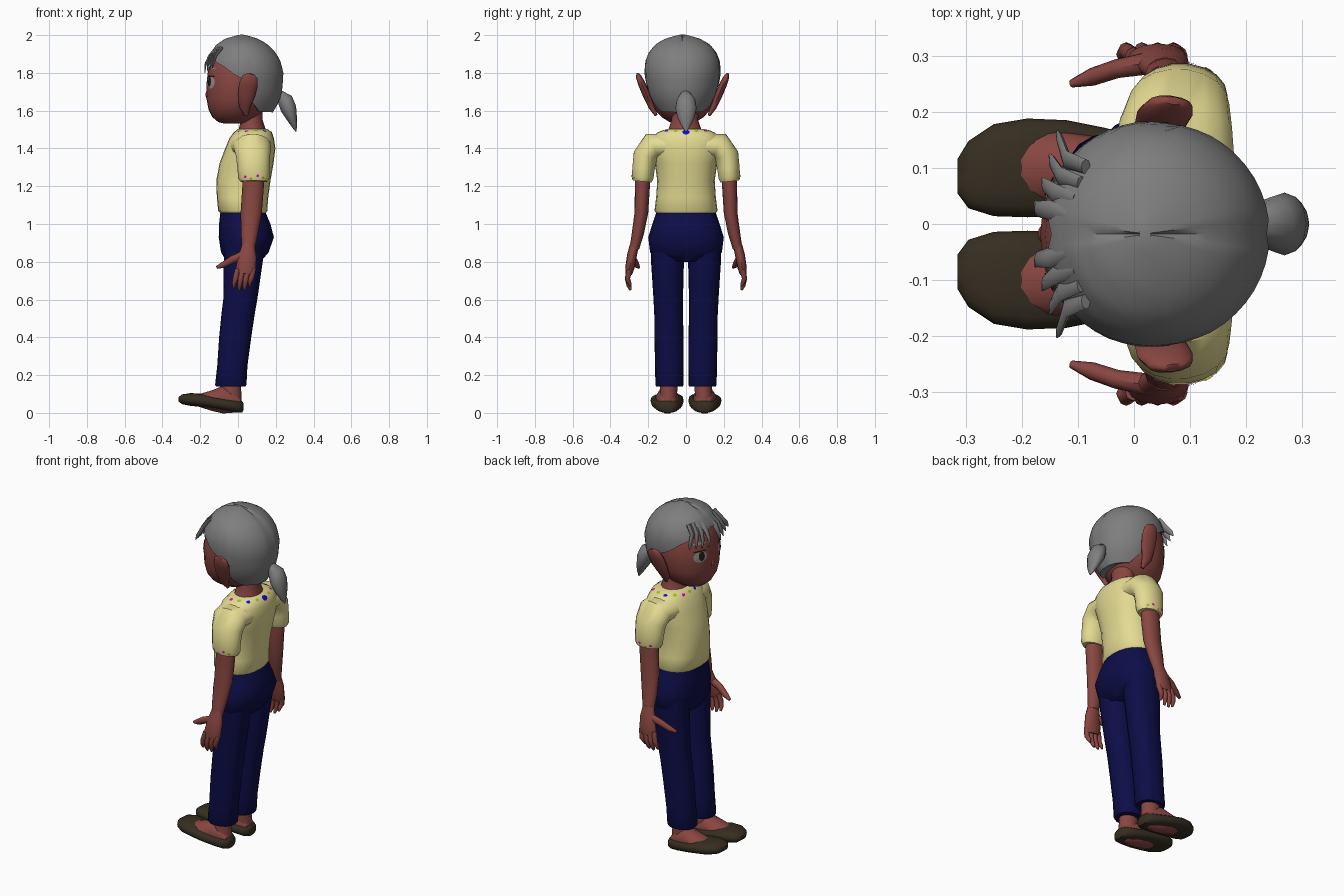
import bpy, bmesh, math
from mathutils import Vector
from mathutils.bvhtree import BVHTree

X, Y, Z = Vector((1, 0, 0)), Vector((0, 1, 0)), Vector((0, 0, 1))
HY = -0.018  # head sits slightly off the centre line


def material(name, rgb):
    m = bpy.data.materials.new(name)
    m.diffuse_color = (*rgb, 1)
    return m


SKIN = material("skin", (0.25, 0.062, 0.053))
HAIR = material("grey_hair", (0.21, 0.21, 0.21))
SHIRT = material("pale_yellow", (0.78, 0.71, 0.29))
NAVY = material("navy", (0.004, 0.004, 0.065))
SHOE = material("dark_brown", (0.036, 0.027, 0.015))
WHITE = material("eye_grey", (0.30, 0.30, 0.30))
IRIS = material("iris_brown", (0.02, 0.01, 0.007))
BLUE = material("flower_blue", (0.003, 0.003, 0.8))
GREEN = material("flower_green", (0.35, 0.55, 0.015))
PINK = material("flower_magenta", (0.7, 0.0, 0.58))


def finish(name, bm, mat, angle=50):
    bmesh.ops.recalc_face_normals(bm, faces=bm.faces)
    me = bpy.data.meshes.new(name)
    bm.to_mesh(me)
    bm.free()
    me.materials.append(mat)
    ob = bpy.data.objects.new(name, me)
    bpy.context.collection.objects.link(ob)
    bpy.ops.object.select_all(action='DESELECT')
    ob.select_set(True)
    bpy.context.view_layer.objects.active = ob
    bpy.ops.object.shade_smooth_by_angle(angle=math.radians(angle))
    return ob


def skin_rings(bm, rings):
    rows = [[bm.verts.new(p) for p in r] for r in rings]
    n = len(rows[0])
    for a, b in zip(rows, rows[1:]):
        for i in range(n):
            bm.faces.new((a[i], a[(i + 1) % n], b[(i + 1) % n], b[i]))
    bm.faces.new(rows[0])
    bm.faces.new(rows[-1])


def tube(name, pts, mat, n=14, axis=None, ref=X, p=1.0):
    """Loft of (x, y, z, ru, rv) rings; rings follow the path unless an axis is given."""
    cs = [Vector(q[:3]) for q in pts]
    rings = []
    for i, q in enumerate(pts):
        t = axis or (cs[min(i + 1, len(cs) - 1)] - cs[max(i - 1, 0)]).normalized()
        u = (ref - t * ref.dot(t)).normalized()
        v = t.cross(u)
        ring = []
        for k in range(n):
            c, s = math.cos(2 * math.pi * k / n), math.sin(2 * math.pi * k / n)
            ring.append(cs[i] + u * q[3] * math.copysign(abs(c) ** p, c)
                        + v * q[4] * math.copysign(abs(s) ** p, s))
        rings.append(ring)
    bm = bmesh.new()
    skin_rings(bm, rings)
    return finish(name, bm, mat)


def slices(rows, yc=0.0):
    """(z, front x, back x, half width) -> horizontal rings"""
    return [((f + b) / 2, yc, z, (b - f) / 2, w) for z, f, b, w in rows]


def lerp(table, x):
    for a, b in zip(table, table[1:]):
        if x <= b[0]:
            k = (x - a[0]) / (b[0] - a[0])
            return [p + (q - p) * k for p, q in zip(a[1:], b[1:])]
    return list(table[-1][1:])


def decal(name, target, centre, d, ru, rv, mat, lift=0.002):
    """Thin ellipse patch laid on a surface, projected along direction d."""
    me = target.data
    tree = BVHTree.FromPolygons([v.co for v in me.vertices], [q.vertices for q in me.polygons])
    d = Vector(d).normalized()
    u = d.cross(Z).normalized()
    v = u.cross(d)
    bm = bmesh.new()
    rows = []
    for r in (0.15, 0.4, 0.7, 1.0):
        row = []
        for k in range(12):
            a = math.pi * k / 6
            o = Vector(centre) + u * ru * r * math.cos(a) + v * rv * r * math.sin(a) + d
            hit = tree.ray_cast(o, -d)[0]
            if hit is None:
                bm.free()
                return
            row.append(bm.verts.new(hit + d * lift))
        rows.append(row)
    bm.faces.new(rows[0])
    for a, b in zip(rows, rows[1:]):
        for i in range(12):
            bm.faces.new((a[i], b[i], b[(i + 1) % 12], a[(i + 1) % 12]))
    bmesh.ops.recalc_face_normals(bm, faces=bm.faces)
    if sum((f.normal.dot(d) for f in bm.faces)) < 0:
        bmesh.ops.reverse_faces(bm, faces=bm.faces)
    me = bpy.data.meshes.new(name)
    bm.to_mesh(me)
    bm.free()
    me.materials.append(mat)
    bpy.context.collection.objects.link(bpy.data.objects.new(name, me))


# Torso
shirt = tube("shirt", slices([
    (1.055, -0.09, 0.145, 0.155), (1.07, -0.105, 0.155, 0.167), (1.14, -0.112, 0.16, 0.158),
    (1.23, -0.115, 0.172, 0.152), (1.32, -0.098, 0.188, 0.165), (1.40, -0.068, 0.198, 0.185),
    (1.455, -0.045, 0.19, 0.185), (1.485, -0.022, 0.178, 0.15), (1.503, 0.0, 0.155, 0.10)]),
    SHIRT, 24, Z, p=0.88)
tube("neck", slices([(1.46, -0.01, 0.15, 0.10), (1.507, 0.005, 0.145, 0.085),
                     (1.55, 0.015, 0.13, 0.07), (1.64, 0.01, 0.13, 0.075)], -0.006), SKIN, 16, Z)
tube("trouser_seat", slices([
    (0.80, -0.06, 0.12, 0.15), (0.85, -0.09, 0.162, 0.19), (0.93, -0.102, 0.19, 0.2),
    (1.0, -0.1, 0.172, 0.178), (1.075, -0.092, 0.14, 0.153)]), NAVY, 24, Z, p=0.9)

# Limbs, mirrored
for s, side in ((-1, "left"), (1, "right")):
    def limb(part, pts, mat, **kw):
        return tube(f"{side}_{part}", [(q[0], q[1] * s, *q[2:]) for q in pts], mat, **kw)

    limb("trouser_leg", [(0.035, 0.1, 0.9, 0.11, 0.085), (0.028, 0.098, 0.8, 0.103, 0.087),
                         (0.012, 0.094, 0.6, 0.09, 0.078), (0.0, 0.092, 0.52, 0.088, 0.076),
                         (-0.015, 0.09, 0.4, 0.085, 0.077), (-0.03, 0.088, 0.25, 0.08, 0.076),
                         (-0.038, 0.087, 0.15, 0.083, 0.075), (-0.038, 0.087, 0.14, 0.078, 0.07)],
         NAVY, axis=Z, n=16, p=0.9)
    sleeve = limb("sleeve", [(0.07, 0.11, 1.41, 0.11, 0.07), (0.075, 0.18, 1.41, 0.1, 0.074),
                             (0.08, 0.215, 1.36, 0.09, 0.066), (0.082, 0.225, 1.295, 0.085, 0.06),
                             (0.084, 0.229, 1.245, 0.083, 0.058), (0.084, 0.231, 1.225, 0.072, 0.05)],
                  SHIRT, n=18)
    limb("arm", [(0.08, 0.228, 1.28, 0.055, 0.042), (0.08, 0.231, 1.2, 0.057, 0.04),
                 (0.07, 0.236, 1.06, 0.056, 0.036), (0.06, 0.255, 0.95, 0.045, 0.032),
                 (0.055, 0.273, 0.87, 0.034, 0.025)], SKIN, n=12)
    limb("palm", [(0.055, 0.273, 0.89, 0.033, 0.024), (0.05, 0.287, 0.83, 0.048, 0.026),
                  (0.042, 0.298, 0.765, 0.053, 0.024), (0.038, 0.302, 0.735, 0.046, 0.017)],
         SKIN, n=12)
    for i in range(4):
        x, dz = -0.002 + 0.028 * i, (0.012, 0, 0.002, 0.022)[i]
        limb(f"finger_{i + 1}", [(x, 0.3, 0.76, 0.014, 0.015), (x - 0.012, 0.31, 0.71, 0.014, 0.014),
                                 (x - 0.018, 0.302, 0.672 + dz, 0.012, 0.012),
                                 (x - 0.02, 0.293, 0.65 + dz, 0.006, 0.006)], SKIN, n=8)
    limb("thumb", [(0.03, 0.287, 0.835, 0.02, 0.024), (-0.03, 0.277, 0.812, 0.017, 0.02),
                   (-0.075, 0.262, 0.785, 0.016, 0.017), (-0.112, 0.25, 0.77, 0.007, 0.008)],
         SKIN, n=8, ref=Y)

    # Foot and slip-on shoe
    limb("ankle", [(-0.035, 0.095, 0.03, 0.055, 0.045), (-0.04, 0.092, 0.12, 0.057, 0.046),
                   (-0.035, 0.09, 0.25, 0.05, 0.045)], SKIN, axis=Z, n=12)
    limb("foot", [(-0.24, 0.1, 0.07, 0.04, 0.01), (-0.205, 0.1, 0.066, 0.062, 0.035),
                  (-0.14, 0.1, 0.065, 0.068, 0.055), (-0.08, 0.098, 0.07, 0.06, 0.075),
                  (-0.02, 0.096, 0.06, 0.05, 0.06), (0.012, 0.096, 0.05, 0.04, 0.03)],
         SKIN, axis=X, ref=Y, n=14)
    limb("shoe", [(-0.315, 0.085, 0.072, 0.03, 0.012), (-0.295, 0.088, 0.072, 0.06, 0.026),
                  (-0.25, 0.096, 0.071, 0.082, 0.034), (-0.19, 0.1, 0.066, 0.088, 0.035),
                  (-0.12, 0.1, 0.053, 0.085, 0.033), (-0.05, 0.098, 0.041, 0.073, 0.033),
                  (0.0, 0.097, 0.034, 0.06, 0.033), (0.022, 0.097, 0.032, 0.042, 0.03),
                  (0.028, 0.097, 0.032, 0.025, 0.02)], SHOE, axis=X, ref=Y, n=16, p=0.75)

    # Flowers on the cuff
    for i, (dx, z, m) in enumerate(((-0.035, 1.25, PINK), (-0.01, 1.24, GREEN),
                                    (0.02, 1.255, PINK), (0.045, 1.245, GREEN))):
        decal(f"{side}_cuff_flower_{i}", sleeve, (0.08 + dx, 0.23 * s, z), (dx * 4, s, 0),
              0.008, 0.007, m)

# Flowers around the collar
for i in range(14):
    a = 2 * math.pi * i / 14
    c, s = math.cos(a), math.sin(a)
    big = 0.02 if i == 0 else 0.011
    decal(f"collar_flower_{i}", shirt, (0.07 + 0.09 * c, 0.11 * s, 1.476 + 0.006 * (i % 2)),
          (c, s, 0.7), big, big * 0.8, (BLUE, GREEN, PINK, GREEN)[i % 4])

# Head
head = tube("head", slices([
    (1.532, -0.075, 0.02, 0.03), (1.54, -0.105, 0.06, 0.07), (1.565, -0.135, 0.1, 0.11),
    (1.605, -0.156, 0.14, 0.148), (1.66, -0.166, 0.17, 0.172), (1.74, -0.167, 0.19, 0.184),
    (1.82, -0.158, 0.19, 0.182), (1.89, -0.13, 0.17, 0.155), (1.94, -0.07, 0.12, 0.1)], HY),
    SKIN, 28, Z, p=0.95)
tube("nose", [(-0.155, HY, 1.72, 0.006, 0.01), (-0.16, HY, 1.69, 0.012, 0.016),
              (-0.158, HY, 1.668, 0.012, 0.02), (-0.155, HY, 1.658, 0.005, 0.01)], SKIN, 10, Z)
for s, side in ((-1, "left"), (1, "right")):
    tube(f"{side}_ear", [(0.045, HY + s * 0.14, 1.575, 0.01, 0.008), (0.035, HY + s * 0.165, 1.62, 0.03, 0.016),
                         (0.045, HY + s * 0.19, 1.68, 0.045, 0.02), (0.055, HY + s * 0.215, 1.74, 0.05, 0.02),
                         (0.065, HY + s * 0.233, 1.78, 0.04, 0.015),
                         (0.07, HY + s * 0.238, 1.795, 0.018, 0.007)], SKIN, 12)
    ey = HY + s * 0.088
    decal(f"{side}_eye", head, (-0.14, ey, 1.748), (-1, s * 0.45, 0), 0.042, 0.032, WHITE, 0.002)
    decal(f"{side}_iris", head, (-0.143, ey - s * 0.006, 1.752), (-1, s * 0.45, 0), 0.019, 0.026, IRIS, 0.005)
    decal(f"{side}_lash", head, (-0.14, ey, 1.782), (-1, s * 0.45, 0), 0.044, 0.005, IRIS, 0.004)
    decal(f"{side}_eyebrow", head, (-0.14, ey, 1.825), (-1, s * 0.45, 0), 0.042, 0.007, HAIR, 0.004)

# Hair cap: profile by height, hairline height by angle from the front
profile = [(1.58, -0.12, 0.175, 0.115), (1.60, -0.13, 0.195, 0.135), (1.66, -0.16, 0.225, 0.172),
           (1.72, -0.172, 0.237, 0.19), (1.80, -0.175, 0.242, 0.202), (1.86, -0.168, 0.228, 0.198),
           (1.91, -0.145, 0.2, 0.178), (1.95, -0.115, 0.16, 0.145), (1.98, -0.07, 0.11, 0.095),
           (1.995, -0.02, 0.06, 0.045), (2.002, 0.01, 0.03, 0.015)]
hairline = [(0, 1.895), (35, 1.87), (60, 1.83), (80, 1.78), (96, 1.76), (104, 1.64), (120, 1.595), (180, 1.59)]
N, M = 48, 14
rings = []
for j in range(M + 2):
    ring = []
    for k in range(N):
        a = 2 * math.pi * k / N
        deg = math.degrees(min(a, 2 * math.pi - a))
        low = lerp(hairline, deg)[0]
        z = 2.002 - (2.002 - low) * (min(j, M) / M) ** 1.6
        f, b, w = lerp(profile, z)
        r = 0.86 if j > M else 1.0
        if k % (N // 2) == 0 and j <= M:      # centre parting
            z -= 0.008 * (1 - j / M)
            r = 0.975
        cx = (f + b) / 2
        ring.append(Vector((cx - r * (b - f) / 2 * math.cos(a), HY + r * w * math.sin(a),
                            z + (0.008 if j > M else 0))))
    rings.append(ring)
bm = bmesh.new()
skin_rings(bm, rings)
finish("hair_cap", bm, HAIR, 40)

# Loose fringe strands and ponytail
for s, side in ((-1, "left"), (1, "right")):
    for i in range(4):
        y0, y1 = 0.03 + 0.03 * i, 0.045 + 0.042 * i
        x1 = -0.172 + 0.013 * i
        tube(f"{side}_fringe_{i + 1}", [(-0.11 + 0.008 * i, HY + s * y0, 1.935, 0.01, 0.014),
                                        (-0.15 + 0.01 * i, HY + s * (y0 + 0.012), 1.89, 0.008, 0.019),
                                        (x1, HY + s * y1, 1.845, 0.006, 0.014),
                                        (x1 - 0.004, HY + s * (y1 + 0.012), 1.80 + 0.008 * i, 0.002, 0.003)], HAIR, 8)
tube("ponytail", [(0.19, -0.005, 1.68, 0.02, 0.02), (0.222, -0.003, 1.68, 0.028, 0.03),
                  (0.25, 0, 1.655, 0.042, 0.05), (0.268, 0, 1.61, 0.042, 0.056),
                  (0.285, 0, 1.56, 0.028, 0.044), (0.298, 0, 1.52, 0.015, 0.024),
                  (0.307, 0, 1.49, 0.003, 0.005)], HAIR, 12)
